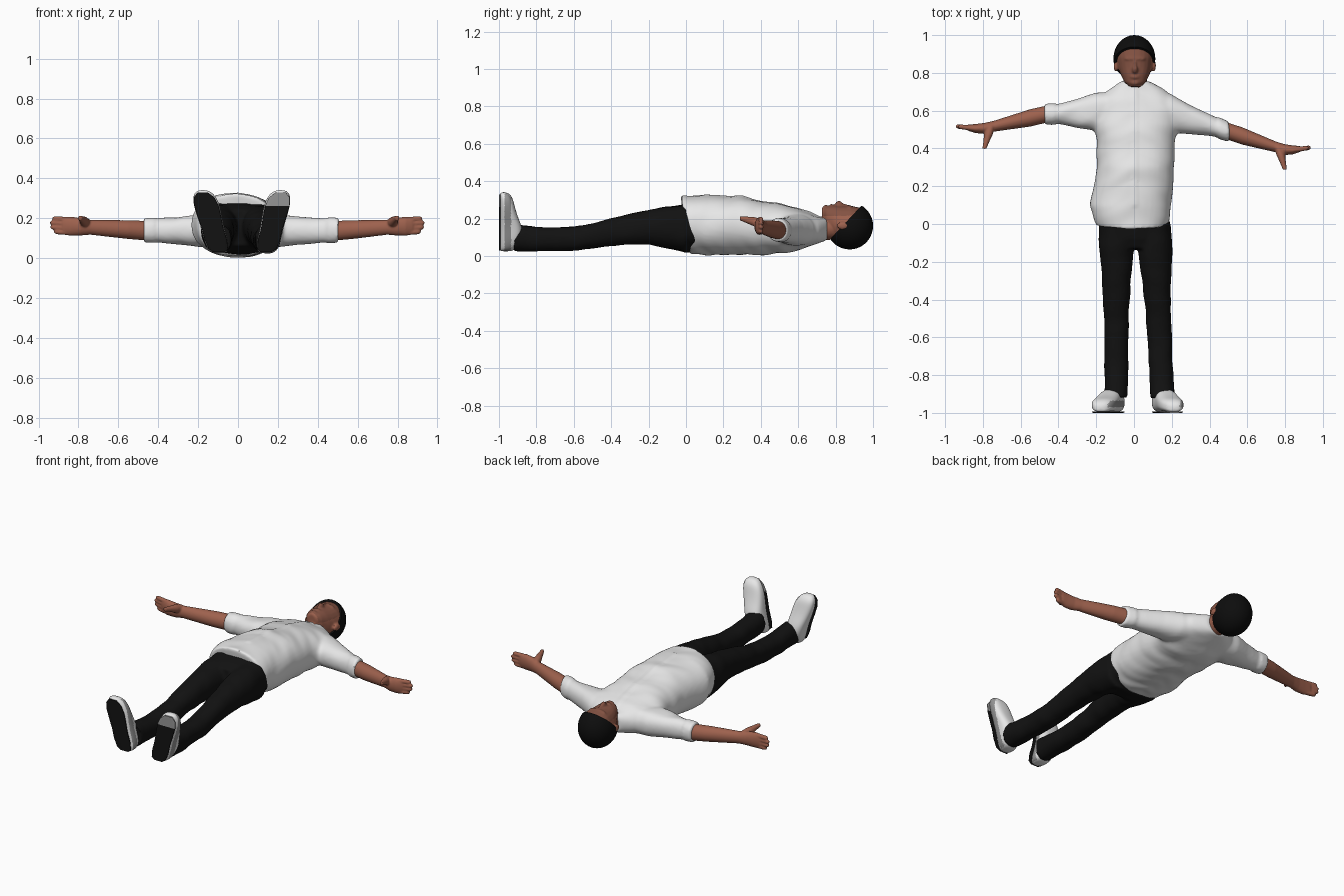
import bpy, bmesh, math
from mathutils import Matrix, Vector, noise

if "Cube" in bpy.data.objects:
    bpy.data.objects.remove(bpy.data.objects["Cube"], do_unlink=True)


def material(name, r, g, b):
    mat = bpy.data.materials.new(name)
    mat.use_nodes = True
    mat.diffuse_color = (r, g, b, 1)
    shader = next(n for n in mat.node_tree.nodes if n.type == "BSDF_PRINCIPLED")
    shader.inputs["Base Color"].default_value = (r, g, b, 1)
    shader.inputs["Roughness"].default_value = 0.8
    return mat


WHITE = material("white cloth", .8, .8, .8)
BLACK = material("black cloth", .006, .006, .006)
HAIR = material("black hair", .004, .004, .004)
SKIN = material("skin", .34, .12, .075)
FACE = material("darker face skin", .23, .085, .055)
GREY = material("grey shoe trim", .3, .3, .3)


def loft(bm, axis, rings, power=2.0, segments=24):
    """Skin superellipse rings (position, centre a, centre b, radius a, radius b)."""
    loops = []
    for pos, ca, cb, ra, rb in rings:
        loop = []
        for i in range(segments):
            t = math.tau * i / segments
            c, s = math.cos(t), math.sin(t)
            a = ca + ra * math.copysign(abs(c) ** (2 / power), c)
            b = cb + rb * math.copysign(abs(s) ** (2 / power), s)
            co = {"X": (pos, a, b), "Y": (a, pos, b), "Z": (a, b, pos)}[axis]
            loop.append(bm.verts.new(co))
        loops.append(loop)
    faces = [bm.faces.new(loops[0]), bm.faces.new(loops[-1])]
    for low, high in zip(loops, loops[1:]):
        for i in range(segments):
            j = (i + 1) % segments
            faces.append(bm.faces.new((low[i], low[j], high[j], high[i])))
    bmesh.ops.recalc_face_normals(bm, faces=faces)


def ball(bm, location, radii):
    matrix = Matrix.Translation(location) @ Matrix.Diagonal((*radii, 1))
    bmesh.ops.create_uvsphere(bm, u_segments=32, v_segments=20, radius=1, matrix=matrix)


def finish(name, bm, mats, voxel=0, smooth=0, subdivide=0, rule=None, shape=None):
    """Turn a bmesh into an object, fuse its pieces, then shape and colour it."""
    mesh = bpy.data.meshes.new(name)
    bm.to_mesh(mesh)
    bm.free()
    obj = bpy.data.objects.new(name, mesh)
    bpy.context.collection.objects.link(obj)
    if voxel:
        mod = obj.modifiers.new("fuse", "REMESH")
        mod.mode, mod.voxel_size = "VOXEL", voxel
    if smooth:
        mod = obj.modifiers.new("soften", "SMOOTH")
        mod.factor, mod.iterations = 0.5, smooth
    if subdivide:
        obj.modifiers.new("round", "SUBSURF").levels = subdivide
    bpy.context.view_layer.update()
    graph = bpy.context.evaluated_depsgraph_get()
    obj.data = bpy.data.meshes.new_from_object(obj.evaluated_get(graph))
    obj.modifiers.clear()
    obj.data.materials.clear()
    for mat in mats:
        obj.data.materials.append(mat)
    if shape:
        moved = [shape(v.co.copy(), v.normal.copy()) for v in obj.data.vertices]
        for v, co in zip(obj.data.vertices, moved):
            v.co = co
    for face in obj.data.polygons:
        face.material_index = rule(face) if rule else 0
    bpy.ops.object.select_all(action="DESELECT")
    obj.select_set(True)
    bpy.context.view_layer.objects.active = obj
    bpy.ops.object.shade_smooth_by_angle(angle=math.radians(50))
    return obj


# Each arm: side, sleeve slope, cuff distance, cuff y, forearm slope, arm length
ARMS = {"right": (-1, .05, .47, .58, .23, 1.0), "left": (1, .32, .5, .49, .3, .92)}

# Shirt: torso and rolled sleeves fused into one cloth
shirt = bmesh.new()
loft(shirt, "Y", [
    (-.005, -.012, .168, .19, .157), (.1, -.015, .166, .215, .16),
    (.3, .005, .162, .203, .156), (.42, .01, .15, .208, .143),
    (.52, .01, .145, .222, .13), (.6, .015, .143, .228, .113),
    (.66, .015, .142, .208, .093), (.71, .015, .14, .15, .073),
    (.755, .006, .145, .075, .06)], power=2.2, segments=40)
for side, slope, cuff, cuff_y, _, _ in ARMS.values():
    rings = []
    for x, ry, rz in [(.1, .1, .085), (.2, .103, .083), (.3, .076, .07),
                      (.36, .064, .066), (cuff - .06, .053, .06),
                      (cuff - .05, .06, .066), (cuff + .005, .056, .063)]:
        rings.append((side * x, cuff_y + slope * (cuff - x), .138, ry, rz))
    loft(shirt, "X", rings, power=2.2)


def cloth_folds(co, normal):
    fold = noise.noise(Vector((co.x * 7, co.y * 13 + abs(co.x) * 6, co.z * 5)))
    out = co + normal * fold * .007
    if abs(co.x - .005) < .016 and co.z > .2 and co.y > .1:
        out += normal * .003  # button placket
    hem = max(0, 1 - max(co.y, 0) / .15)
    out.y -= .15 * (co.z - .168) * hem
    return out


finish("shirt", shirt, [WHITE], voxel=.01, smooth=8, shape=cloth_folds)

# Trousers: hips and two legs
trousers = bmesh.new()
loft(trousers, "Y", [(.08, 0, .15, .175, .125), (0, .003, .148, .19, .13),
                     (-.08, .004, .148, .192, .115), (-.13, .004, .15, .185, .09)],
     power=2.3, segments=32)
for centre, splay in [(-.093, 0), (.105, -.05)]:
    loft(trousers, "Y", [
        (y, centre + splay * y, z, rx, rz) for y, z, rx, rz in
        [(0, .148, .092, .125), (-.1, .152, .093, .11), (-.2, .155, .085, .092),
         (-.3, .142, .076, .083), (-.4, .128, .07, .074), (-.5, .108, .066, .067),
         (-.6, .092, .065, .064), (-.7, .089, .063, .063), (-.8, .09, .062, .066),
         (-.87, .095, .064, .071), (-.92, .098, .063, .073)]], power=2.2)


def trouser_folds(co, normal):
    return co + normal * noise.noise(Vector((co.x * 9, co.y * 12, co.z * 9))) * .005


finish("trousers", trousers, [BLACK], voxel=.01, smooth=5, shape=trouser_folds)

# Shoes: upper with grey trim on one flank, and a thin dark sole
for label, heel, turn in [("right", -.088, -.26), ("left", .135, .23)]:
    outline = [(.024, .03, .06), (.04, .052, .09), (.09, .06, .122), (.15, .058, .122),
               (.21, .063, .095), (.27, .066, .078), (.315, .056, .068), (.342, .028, .04)]
    upper, sole = bmesh.new(), bmesh.new()
    for bm, base, shrink, tall in [(upper, -.995, 1, 1), (sole, -1, .93, 0)]:
        rings = []
        for z, wide, high in outline:
            thick = high if tall else .008
            middle = heel + turn * z
            rings.append((z if tall else .03 + (z - .024) * .94, middle,
                          base + thick / 2, wide * shrink, thick / 2))
        loft(bm, "Z", rings, power=2.6 if tall else 5)
    finish(label + "_shoe", upper, [WHITE, GREY], subdivide=2,
           rule=lambda f: int(f.normal.x > .45 and -.97 < f.center.y < -.935))
    finish(label + "_shoe_sole", sole, [BLACK, GREY],
           rule=lambda f: int(turn > 0 and f.center.z > .28))

# Forearms and hands
for label, (side, _, cuff, cuff_y, slope, length) in ARMS.items():
    def along(s):
        y = cuff_y - slope * min(s, .33) + .12 * max(0, s - .36)
        return side * (cuff + s * length), y, .138 + .06 * s

    arm = bmesh.new()
    loft(arm, "X", [(*along(s), ry, rz) for s, ry, rz in [
        (-.04, .045, .05), (.08, .046, .047), (.18, .037, .042), (.27, .029, .037),
        (.32, .029, .044), (.37, .024, .048), (.41, .016, .045)]])
    # Fingers side by side, the middle ones longest
    for finger, tip in zip((-1.5, -.5, .5, 1.5), (.45, .467, .47, .458)):
        rings = []
        for s, radius in [(.36, .014), (.42, .0135), (tip - .008, .0125), (tip + .003, .007)]:
            x, y, z = along(s)
            rings.append((x, y, z + finger * .0215, radius, radius))
        loft(arm, "X", rings, segments=12)
    # Thumb pointing towards the feet
    x, y, z = along(.29)
    loft(arm, "Y", [(y - drop, x + side * drop * .28, z + .018 + drop * .25, r, r * 1.1)
                    for drop, r in [(-.005, .024), (.04, .023), (.08, .016), (.115, .011)]],
         segments=14)
    finish(label + "_arm", arm, [SKIN], voxel=.005, smooth=3)

# Head: skull, neck, nose, brow, lips and ears fused
head = bmesh.new()
loft(head, "Y", [(.727, .006, .228, .03, .03), (.75, .006, .212, .056, .056),
                 (.79, .006, .188, .076, .083), (.83, .005, .166, .091, .102),
                 (.88, .004, .16, .099, .109), (.93, .003, .158, .095, .1),
                 (.97, .002, .158, .07, .07), (.985, .002, .158, .03, .03)], power=2.2)
loft(head, "Y", [(.66, .01, .138, .066, .055), (.73, .008, .145, .062, .062),
                 (.82, .006, .16, .065, .07)])
ball(head, (.005, .818, .268), (.016, .024, .027))
ball(head, (.005, .84, .262), (.009, .032, .018))
ball(head, (.005, .874, .258), (.055, .012, .014))
ball(head, (.005, .778, .264), (.026, .012, .014))
ball(head, (.005, .748, .256), (.026, .016, .018))
for side in (-1, 1):
    ball(head, (side * .1 + .004, .838, .162), (.012, .032, .021))
finish("head", head, [SKIN, FACE], voxel=.006, smooth=4,
       rule=lambda f: int(f.center.z > .215 and f.center.y > .735))

# Hair: a cap sliced along the hairline
hair = bmesh.new()
ball(hair, (.002, .875, .161), (.111, .125, .126))
cut = bmesh.ops.bisect_plane(hair, geom=hair.verts[:] + hair.edges[:] + hair.faces[:],
                             plane_co=(0, .78, .1), plane_no=(0, -1.07, 1), clear_outer=True)
rim = [g for g in cut["geom_cut"] if isinstance(g, bmesh.types.BMEdge)]
bmesh.ops.edgeloop_fill(hair, edges=rim)
bmesh.ops.recalc_face_normals(hair, faces=hair.faces[:])
finish("hair", hair, [HAIR])
